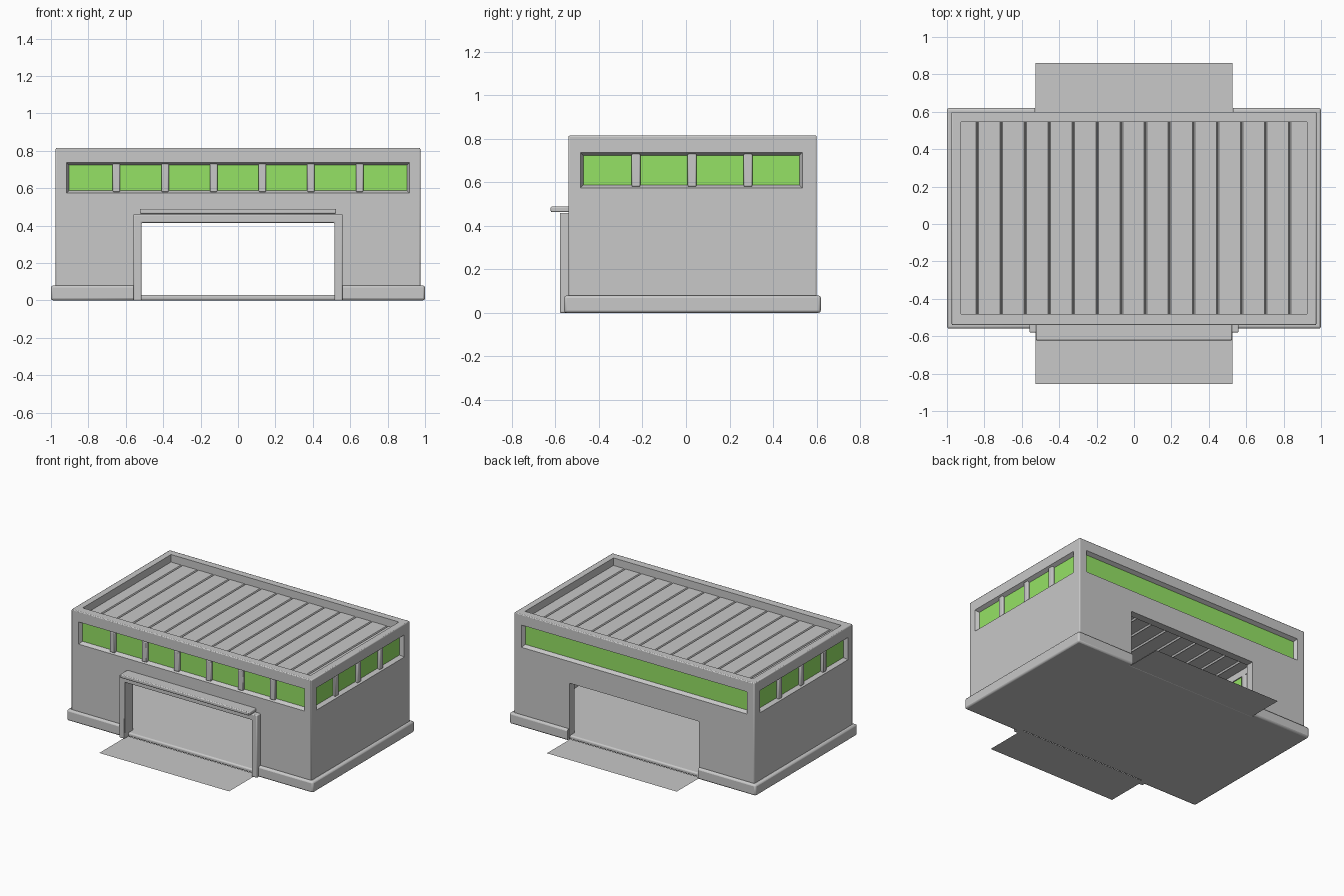
import bpy, bmesh, math
from mathutils import Matrix, Vector

if "Cube" in bpy.data.objects:
    bpy.data.objects.remove(bpy.data.objects["Cube"])


def material(name, rgb):
    m = bpy.data.materials.new(name)
    m.diffuse_color = (*rgb, 1)
    m.use_nodes = True
    m.node_tree.nodes["Principled BSDF"].inputs["Base Color"].default_value = m.diffuse_color
    return m


GREY = material("concrete grey", (0.58, 0.58, 0.58))
GREEN = material("window green", (0.30, 0.76, 0.13))


def mesh(name, verts, faces, mat=GREY, matrix=None):
    bm = bmesh.new()
    vs = [bm.verts.new(v) for v in verts]
    for f in faces:
        bm.faces.new([vs[i] for i in f])
    bmesh.ops.recalc_face_normals(bm, faces=bm.faces)
    me = bpy.data.meshes.new(name)
    bm.to_mesh(me)
    bm.free()
    me.materials.append(mat)
    ob = bpy.data.objects.new(name, me)
    bpy.context.collection.objects.link(ob)
    if matrix:
        ob.matrix_world = matrix
    return ob


BOX_FACES = [(0, 1, 2, 3), (4, 5, 6, 7), (0, 1, 5, 4), (1, 2, 6, 5), (2, 3, 7, 6), (3, 0, 4, 7)]


def box(name, x, y, z, mat=GREY, matrix=None, bevel=0, taper=0):
    """Box from three ranges; taper shrinks its back (+y) end in x and z."""
    verts = []
    for yy, t in ((y[0], 0), (y[1], taper)):
        verts += [(x[0] + t, yy, z[0] + t), (x[1] - t, yy, z[0] + t),
                  (x[1] - t, yy, z[1] - t), (x[0] + t, yy, z[1] - t)]
    ob = mesh(name, verts, BOX_FACES, mat, matrix)
    if bevel:
        b = ob.modifiers.new("rounded edges", 'BEVEL')
        b.width, b.segments = bevel, 2
    return ob


def cut(ob, cutter):
    cutter.hide_render = True
    cutter.hide_set(True)
    m = ob.modifiers.new("cut", 'BOOLEAN')
    m.operation, m.solver, m.object = 'DIFFERENCE', 'EXACT', cutter


# wall shell, open at top and bottom
walls = box("walls", (-0.975, 0.975), (-0.54, 0.60), (0.01, 0.815), bevel=0.006)
cut(walls, box("room_cutter", (-0.925, 0.925), (-0.48, 0.545), (-0.1, 1)))
cut(walls, box("front_door_cutter", (-0.515, 0.515), (-0.7, -0.3), (-0.1, 0.415)))
cut(walls, box("back_door_cutter", (-0.525, 0.525), (0.3, 0.8), (-0.1, 0.415)))

# window bands: tapered recess, glass strip and mullions on each side
sides = [
    ("front", 0, (0, -0.54), 0.917, [(i - 2.5) * 0.26 for i in range(6)]),
    ("right", 90, (0.975, 0.025), 0.51, [-0.255, 0.003, 0.26]),
    ("left", -90, (-0.975, 0.025), 0.51, [-0.26, -0.003, 0.255]),
    ("back", 180, (0, 0.60), 0.917, []),
]
for side, angle, (px, py), half, mullions in sides:
    mat = Matrix.Translation((px, py, 0)) @ Matrix.Rotation(math.radians(angle), 4, 'Z')
    cut(walls, box(side + "_window_cutter", (-half - 0.005, half + 0.005), (-0.01, 0.07),
                   (0.569, 0.742), matrix=mat, taper=0.04))
    box(side + "_glass", (-half + 0.008, half - 0.008), (0.028, 0.034), (0.58, 0.73), GREEN, mat)
    for m in mullions:
        box(side + "_mullion", (m - 0.02, m + 0.02), (0.008, 0.05), (0.58, 0.731), GREY, mat, 0.006)

# plinth around the base, open at both doors
plinth = box("plinth", (-1, 1), (-0.56, 0.62), (0, 0.08), bevel=0.012)
cut(plinth, box("plinth_room_cutter", (-0.96, 0.96), (-0.52, 0.58), (-0.1, 1)))
cut(plinth, box("plinth_front_cutter", (-0.55, 0.55), (-0.8, -0.3), (-0.1, 1)))
cut(plinth, box("plinth_back_cutter", (-0.53, 0.53), (0.3, 0.8), (-0.1, 1)))

# floor slab and flat aprons outside the doors
box("floor", (-0.97, 0.97), (-0.535, 0.595), (0, 0.03), bevel=0.01)
for name, y0, y1 in (("front_apron", -0.855, -0.53), ("back_apron", 0.59, 0.86)):
    mesh(name, [(-0.527, y0, 0), (0.527, y0, 0), (0.527, y1, 0), (-0.527, y1, 0)], [(0, 1, 2, 3)])

# roof deck: sheet with regular narrow grooves
profile = [(-0.926, 0.76)]
for i in range(14):
    gx = -0.838 + i * 0.1285
    profile += [(gx - 0.007, 0.76), (gx, 0.748), (gx + 0.007, 0.76)]
profile.append((0.926, 0.76))
n = len(profile)
mesh("roof_deck", [(x, y, z) for y in (-0.482, 0.547) for x, z in profile],
     [(i, i + 1, n + i + 1, n + i) for i in range(n - 1)])

# door frame: two posts and a lintel in one outline
outline = [(-0.56, 0), (-0.56, 0.46), (0.56, 0.46), (0.56, 0),
           (0.515, 0), (0.515, 0.415), (-0.515, 0.415), (-0.515, 0)]
frame = mesh("door_frame", [(x, y, z) for y in (-0.58, -0.50) for x, z in outline],
             [tuple(range(8)), tuple(range(8, 16))] +
             [(i, (i + 1) % 8, 8 + (i + 1) % 8, 8 + i) for i in range(8)])
b = frame.modifiers.new("rounded edges", 'BEVEL')
b.width, b.segments = 0.006, 2

# canopy over the door
box("canopy", (-0.525, 0.525), (-0.622, -0.53), (0.463, 0.489), bevel=0.006)

# smooth rounded edges while keeping corners sharp
for ob in bpy.context.scene.objects:
    if ob.modifiers and not ob.hide_render:
        bpy.ops.object.select_all(action='DESELECT')
        ob.select_set(True)
        bpy.context.view_layer.objects.active = ob
        bpy.ops.object.shade_smooth_by_angle(angle=math.radians(30))
